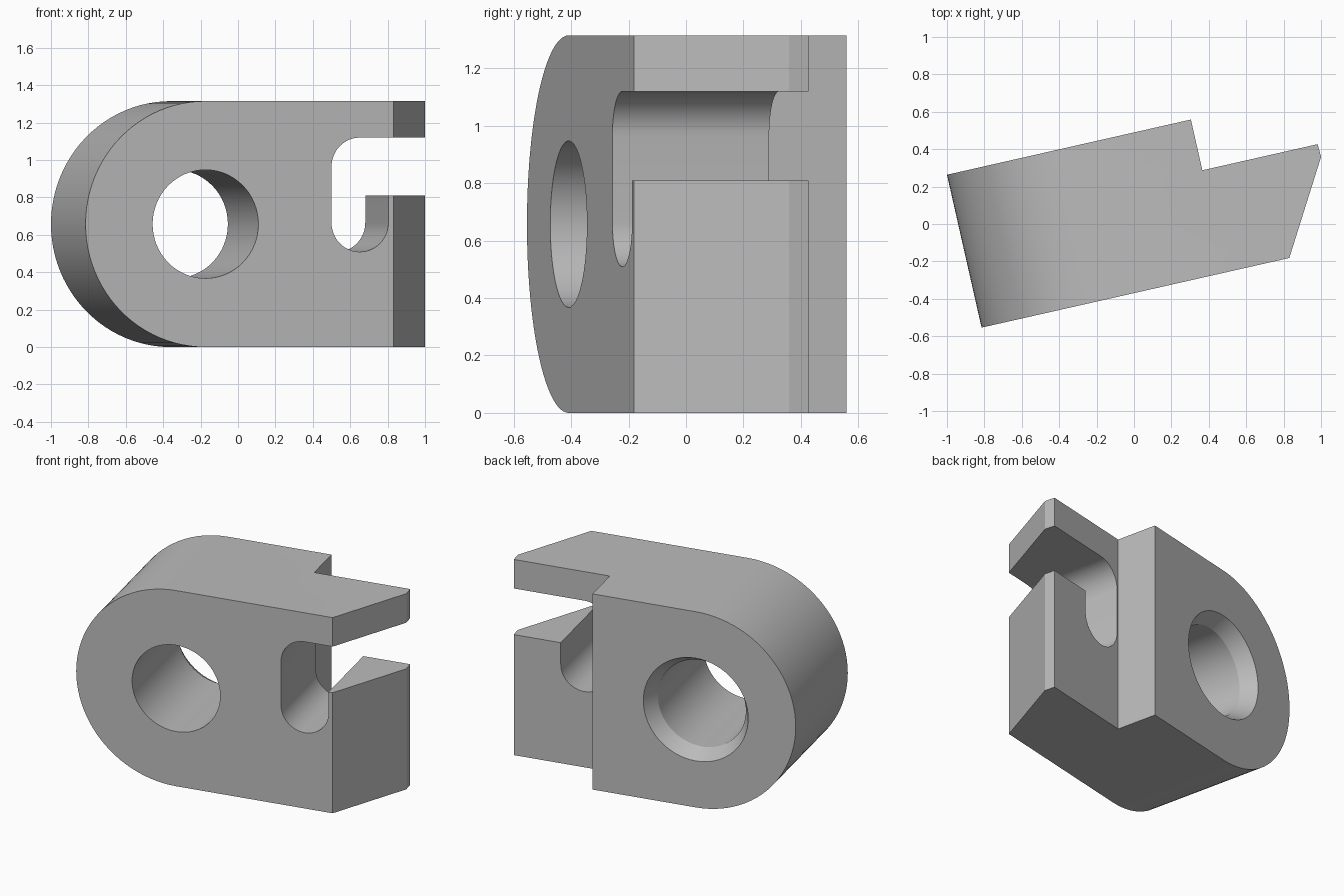
import bpy, bmesh
from math import sin, cos, pi, radians
from mathutils import Matrix, Vector

cube = bpy.data.objects.get("Cube")
if cube:
    bpy.data.objects.remove(cube)

HEIGHT, DEPTH = 1.315, 0.838
R = HEIGHT / 2
# Local frame: x along the front face, y into the depth, z up
PLACE = Matrix.Translation((-0.815, -0.554, 0)) @ Matrix.Rotation(radians(12.75), 4, 'Z')

grey = bpy.data.materials.new("plain grey")
grey.use_nodes = True
grey.diffuse_color = (0.5, 0.5, 0.5, 1)
grey.node_tree.nodes["Principled BSDF"].inputs["Base Color"].default_value = (0.5, 0.5, 0.5, 1)


def arc(cx, cz, r, start, end, steps):
    angles = [radians(start + (end - start) * i / steps) for i in range(steps + 1)]
    return [(cx + r * cos(a), cz + r * sin(a)) for a in angles]


def loft(name, rings):
    """Closed solid through rings of equal point count."""
    bm = bmesh.new()
    loops = [[bm.verts.new(PLACE @ Vector(p)) for p in ring] for ring in rings]
    n = len(loops[0])
    for a, b in zip(loops, loops[1:]):
        for i in range(n):
            j = (i + 1) % n
            bm.faces.new((a[i], a[j], b[j], b[i]))
    bm.faces.new(loops[0])
    bm.faces.new(loops[-1])
    bmesh.ops.recalc_face_normals(bm, faces=bm.faces)
    mesh = bpy.data.meshes.new(name)
    bm.to_mesh(mesh)
    bm.free()
    mesh.materials.append(grey)
    obj = bpy.data.objects.new(name, mesh)
    bpy.context.collection.objects.link(obj)
    return obj


def side_ring(profile, y):
    return [(x, y, z) for x, z in profile]


# Plan outline with the stepped back and slanted end
plan = [(-0.2, 0), (1.687, 0), (1.972, 0.49), (1.969, 0.56),
        (1.337, 0.56), (1.337, DEPTH), (-0.2, DEPTH)]
block = loft("bracket_block", [[(x, y, z) for x, y in plan] for z in (0, HEIGHT)])

# Side outline with the round nose
nose = arc(R, R, R, 90, 270, 48) + [(2.2, 0), (2.2, HEIGHT)]
nose_shape = loft("nose_shape", [side_ring(nose, y) for y in (-0.2, 1.1)])

# Round bore that flares at the back
bore = loft("bore_cutter", [side_ring(arc(R, R, r, 0, 354.375, 63), y)
                            for y, r in ((-0.1, 0.29), (0.74, 0.29), (0.9, 0.38))])

# Hooked slot, open at the slanted end
W = 0.156
slot = (arc(1.504, 0.665, W, 180, 360, 24)
        + [(1.66, 0.81), (2.3, 0.81), (2.3, 1.12)]
        + arc(1.504, 0.964, W, 90, 180, 12))
slot_cutter = loft("slot_cutter", [side_ring(slot, y) for y in (-0.1, 0.75)])

# Combine the shapes and bake the result
cutters = ((nose_shape, 'INTERSECT'), (bore, 'DIFFERENCE'), (slot_cutter, 'DIFFERENCE'))
for cutter, operation in cutters:
    mod = block.modifiers.new(cutter.name, 'BOOLEAN')
    mod.operation, mod.object, mod.solver = operation, cutter, 'EXACT'
    cutter.hide_render = True
bpy.context.view_layer.update()
graph = bpy.context.evaluated_depsgraph_get()
baked = bpy.data.meshes.new_from_object(block.evaluated_get(graph))
block.modifiers.clear()
block.data = baked
for cutter, _ in cutters:
    bpy.data.objects.remove(cutter)

# Smooth curved walls, crisp edges
bpy.ops.object.select_all(action='DESELECT')
block.select_set(True)
bpy.context.view_layer.objects.active = block
bpy.ops.object.shade_smooth_by_angle(angle=radians(25))
